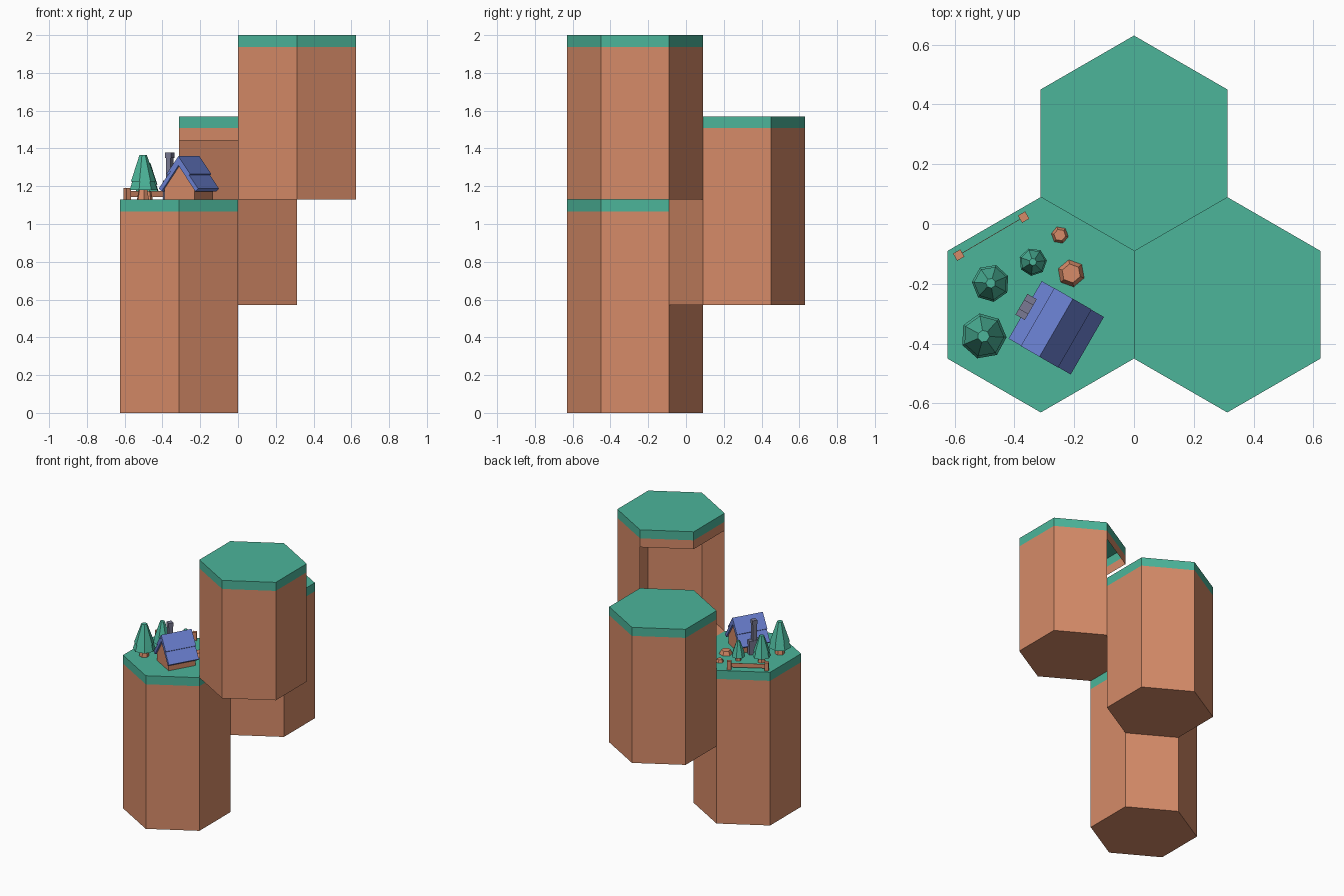
import bpy, bmesh, math
from mathutils import Matrix, Vector

if "Cube" in bpy.data.objects:
    bpy.data.objects.remove(bpy.data.objects["Cube"])


def lin(c):
    c /= 255
    return c / 12.92 if c <= 0.04045 else ((c + 0.055) / 1.055) ** 2.4


def mat(name, r, g, b):
    m = bpy.data.materials.new(name)
    m.diffuse_color = (lin(r), lin(g), lin(b), 1)
    m.use_nodes = True
    m.node_tree.nodes["Principled BSDF"].inputs["Base Color"].default_value = m.diffuse_color
    return m


GRASS = mat("grass_green", 76, 181, 154)
EARTH = mat("earth_brown", 214, 139, 104)
ROOF = mat("roof_blue", 108, 130, 212)
STONE = mat("stone_grey", 122, 122, 148)

R = 0.36                       # hexagon corner radius
AP = R * math.cos(math.pi / 6)
GROUND = 1.13                  # top of the left column


def finish(name, bm, mats, matrix=None):
    me = bpy.data.meshes.new(name)
    bm.to_mesh(me)
    bm.free()
    for m in mats:
        me.materials.append(m)
    if matrix:
        me.transform(matrix)
    ob = bpy.data.objects.new(name, me)
    bpy.context.collection.objects.link(ob)
    return ob


def column(name, x, y, z0, z1, open_sides=()):
    """Hexagonal column with grass cap; shared sides are left open below a rim."""
    bm = bmesh.new()
    levels = [z0, z1 - 0.128, z1 - 0.063, z1]
    rings = [[bm.verts.new((x + R * math.cos(math.radians(30 + 60 * k)),
                            y + R * math.sin(math.radians(30 + 60 * k)), z))
              for k in range(6)] for z in levels]
    for i in range(3):
        for k in range(6):
            if i == 0 and k in open_sides:
                continue
            n = (k + 1) % 6
            f = bm.faces.new((rings[i][k], rings[i][n], rings[i + 1][n], rings[i + 1][k]))
            f.material_index = 1 if i == 2 else 0
    bm.faces.new(rings[0][::-1])
    bm.faces.new(rings[3]).material_index = 1
    return finish(name, bm, [EARTH, GRASS])


def frustums(name, x, y, parts, sides, turn, m, scale=1.0):
    """Stack of tapered prisms: (z0, z1, r0, r1)."""
    bm = bmesh.new()
    for z0, z1, r0, r1 in parts:
        bmesh.ops.create_cone(bm, cap_ends=True, segments=sides, radius1=r0, radius2=r1,
                              depth=z1 - z0, matrix=Matrix.Translation((0, 0, (z0 + z1) / 2)))
    mx = (Matrix.Translation((x, y, GROUND)) @ Matrix.Rotation(math.radians(turn), 4, 'Z')
          @ Matrix.Scale(scale, 4))
    return finish(name, bm, [m], mx)


def extrude_profile(name, pts, v0, v1, m, matrix):
    """Profile in local x-z, extruded along local y."""
    bm = bmesh.new()
    f = bm.faces.new([bm.verts.new((u, v0, z)) for u, z in pts])
    ext = bmesh.ops.extrude_face_region(bm, geom=[f], use_keep_orig=True)
    bmesh.ops.translate(bm, vec=(0, v1 - v0, 0),
                        verts=[g for g in ext["geom"] if isinstance(g, bmesh.types.BMVert)])
    bmesh.ops.recalc_face_normals(bm, faces=bm.faces)
    return finish(name, bm, [m], matrix)


def box(bm, cx, cy, z0, sx, sy, z1):
    mx = Matrix.Translation((cx, cy, (z0 + z1) / 2)) @ Matrix.Diagonal((sx, sy, z1 - z0, 1))
    bmesh.ops.create_cube(bm, size=1, matrix=mx)


# Three columns
column("left_column", -AP, -0.27, 0.0, GROUND)
column("back_column", 0, 0.27, 0.57, 1.57, open_sides=(3,))
column("right_column", AP, -0.27, 1.13, 2.0, open_sides=(1, 2))

# House, turned 30 degrees
H = Matrix.Translation((-0.26, -0.347, GROUND)) @ Matrix.Rotation(math.radians(-30), 4, 'Z')
extrude_profile("house_walls", [(-0.091, 0), (0.091, 0), (0.091, 0.057), (0, 0.178), (-0.091, 0.057)],
                -0.1, 0.1, EARTH, H)


def chevron(right):
    return right + [(-u, z) for u, z in reversed(right) if u > 0]


extrude_profile("roof_lower", [(0, 0.215), (0.12, 0.057), (0.103, 0.043), (0, 0.18),
                               (-0.103, 0.043), (-0.12, 0.057)], -0.111, 0.111, ROOF, H)
extrude_profile("roof_upper", [(0, 0.229), (0.072, 0.135), (0.064, 0.128), (0, 0.212),
                               (-0.064, 0.128), (-0.072, 0.135)], -0.112, 0.112, ROOF, H)

# Chimney: wide foot, shaft and cap
bm = bmesh.new()
box(bm, -0.122, 0.01, 0, 0.036, 0.08, 0.1)
box(bm, -0.122, 0.01, 0.1, 0.028, 0.03, 0.22)
box(bm, -0.122, 0.01, 0.22, 0.036, 0.036, 0.248)
finish("chimney", bm, [STONE], H)

# Trees
for i, (x, y, s, turn) in enumerate([(-0.503, -0.375, 1.0, 10), (-0.479, -0.198, 0.82, 35),
                                     (-0.338, -0.127, 0.61, 70)]):
    frustums(f"tree_trunk_{i + 1}", x, y, [(0, 0.06, 0.034, 0.022)], 6, turn, EARTH, s)
    frustums(f"tree_crown_{i + 1}", x, y, [(0.05, 0.105, 0.077, 0.058), (0.095, 0.236, 0.069, 0.02)],
             7, turn, GRASS, s)

# Tree stumps
frustums("large_stump", -0.21, -0.165, [(0, 0.028, 0.046, 0.032)], 6, 10, EARTH)
frustums("small_stump", -0.248, -0.037, [(0, 0.02, 0.029, 0.02)], 6, 20, EARTH)

# Fence: two posts and a thin rail
a, b = Vector((-0.586, -0.104)), Vector((-0.369, 0.023))
for i, p in enumerate((a, b)):
    bm = bmesh.new()
    box(bm, 0, 0, 0, 0.028, 0.028, 0.06)
    finish(f"fence_post_{i + 1}", bm, [EARTH],
           Matrix.Translation((p.x, p.y, GROUND)) @ Matrix.Rotation(math.radians(30), 4, 'Z'))
bm = bmesh.new()
box(bm, 0, 0, 0.014, (b - a).length, 0.002, 0.045)
c = (a + b) / 2
finish("fence_rail", bm, [EARTH],
       Matrix.Translation((c.x, c.y, GROUND)) @ Matrix.Rotation(math.atan2(b.y - a.y, b.x - a.x), 4, 'Z'))
